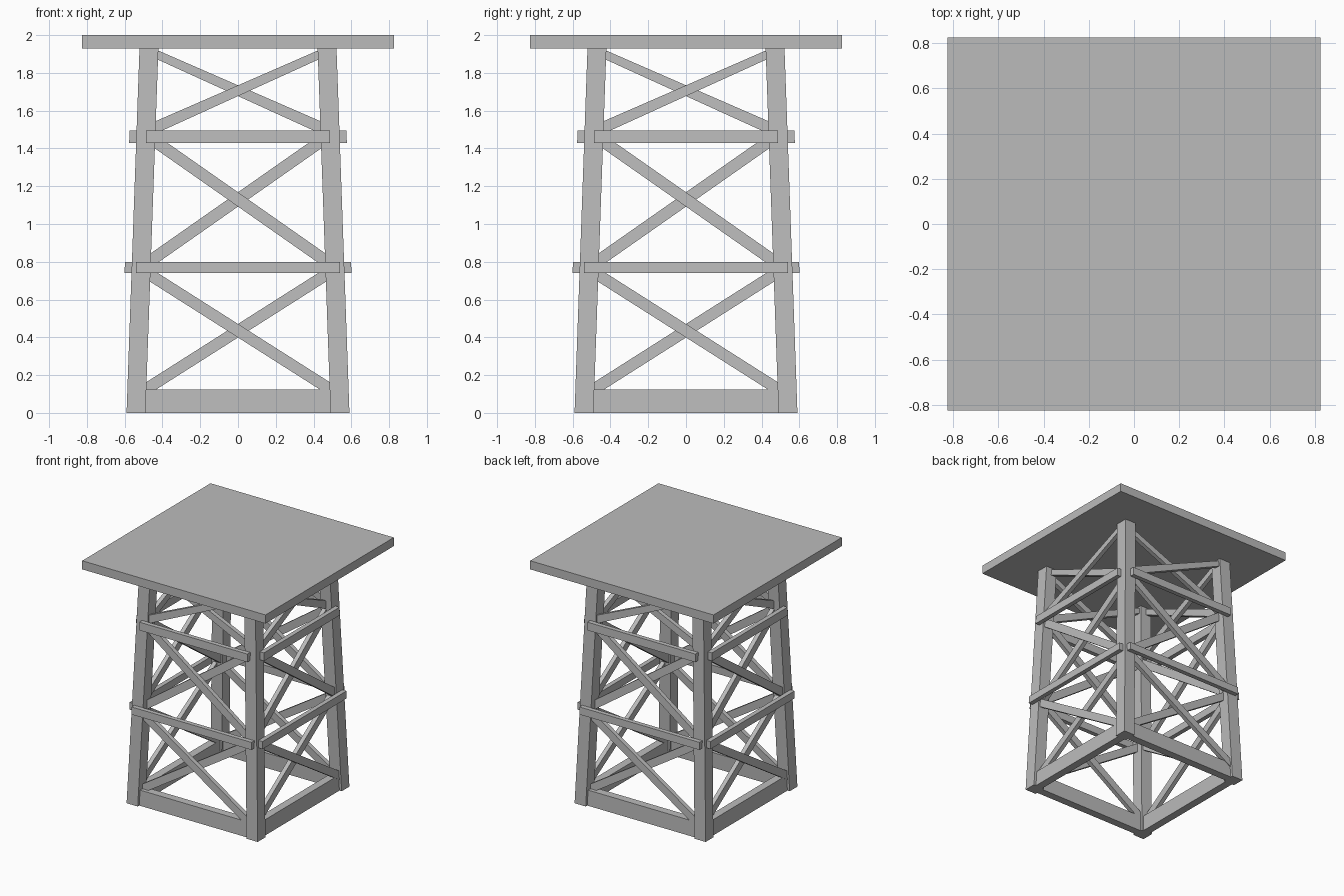
import bpy, bmesh
from math import pi
from mathutils import Matrix

if "Cube" in bpy.data.objects:
    bpy.data.objects.remove(bpy.data.objects["Cube"], do_unlink=True)

grey = bpy.data.materials.new("plain grey")
grey.use_nodes = True
grey.diffuse_color = (0.5, 0.5, 0.5, 1)
grey.node_tree.nodes["Principled BSDF"].inputs["Base Color"].default_value = (0.5, 0.5, 0.5, 1)

TOP = 1.93      # underside of the deck
BASE = 0.59     # outer half-width at the ground
LEAN = 0.0355   # inward lean per unit of height
LEG = 0.10      # leg thickness


def outer(z):
    return BASE - LEAN * z


def prism(name, lower, upper, turn):
    """Solid joining two four-point loops, turned about the centre."""
    bm = bmesh.new()
    a = [bm.verts.new(p) for p in lower]
    b = [bm.verts.new(p) for p in upper]
    bm.faces.new(a)
    bm.faces.new(b)
    for i in range(4):
        j = (i + 1) % 4
        bm.faces.new((a[i], a[j], b[j], b[i]))
    bmesh.ops.recalc_face_normals(bm, faces=bm.faces)
    bm.transform(Matrix.Rotation(turn, 4, "Z"))
    mesh = bpy.data.meshes.new(name)
    bm.to_mesh(mesh)
    bm.free()
    mesh.materials.append(grey)
    obj = bpy.data.objects.new(name, mesh)
    bpy.context.collection.objects.link(obj)
    return obj


def plank(name, outline, near, far, turn):
    """Board following the leaning side, between two depths behind the leg face."""
    loops = [[(x, d - outer(z), z) for x, z in outline] for d in (near, far)]
    return prism(name, loops[0], loops[1], turn)


def square(low, high, z):
    return [(low, low, z), (high, low, z), (high, high, z), (low, high, z)]


def brace(name, side, mid, slope, tall, near, turn):
    """Diagonal with vertical ends hidden in the legs; side=1 rises to the right."""
    h = tall / 2
    left, right = -0.5, 0.5
    # reach stays inside the legs as they lean inward
    reach = outer(mid) - LEG + 0.02
    left, right = -reach, reach
    zl, zr = mid + side * slope * left, mid + side * slope * right
    outline = [(left, zl - h), (right, zr - h), (right, zr + h), (left, zl + h)]
    plank(name, [(x, min(z, TOP)) for x, z in outline], near, near + 0.035, turn)


# panels: middle height, slope, vertical size, direction of the outer brace
panels = {
    "lower": (0.435, 0.635, 0.072, -1),
    "middle": (1.13, 0.70, 0.076, -1),
    "upper": (1.71, 0.455, 0.066, 1),
}
# straps: bottom, top, half length
straps = {"lower": (0.74, 0.80, 0.54), "upper": (1.43, 1.495, 0.487)}

for side, turn in zip(("front", "left", "back", "right"), (0, pi / 2, pi, -pi / 2)):
    # corner leg
    prism(side + "_leg",
          square(BASE - LEG, BASE, 0),
          square(outer(TOP) - LEG, outer(TOP), TOP), turn)
    # sill beam
    plank(side + "_sill", [(-0.51, 0), (0.51, 0), (0.51, 0.125), (-0.51, 0.125)],
          0.02, 0.085, turn)
    # horizontal straps on the outside of the legs
    for level, (low, high, half) in straps.items():
        plank(f"{side}_{level}_strap",
              [(-half, low), (half, low), (half, high), (-half, high)],
              -0.037, 0.0, turn)
    # crossed braces
    for level, (mid, slope, tall, way) in panels.items():
        brace(f"{side}_{level}_outer_brace", way, mid, slope, tall, 0.015, turn)
        brace(f"{side}_{level}_inner_brace", -way, mid, slope, tall, 0.05, turn)

# flat deck
prism("deck", square(-0.825, 0.825, TOP), square(-0.825, 0.825, 2.0), 0)
